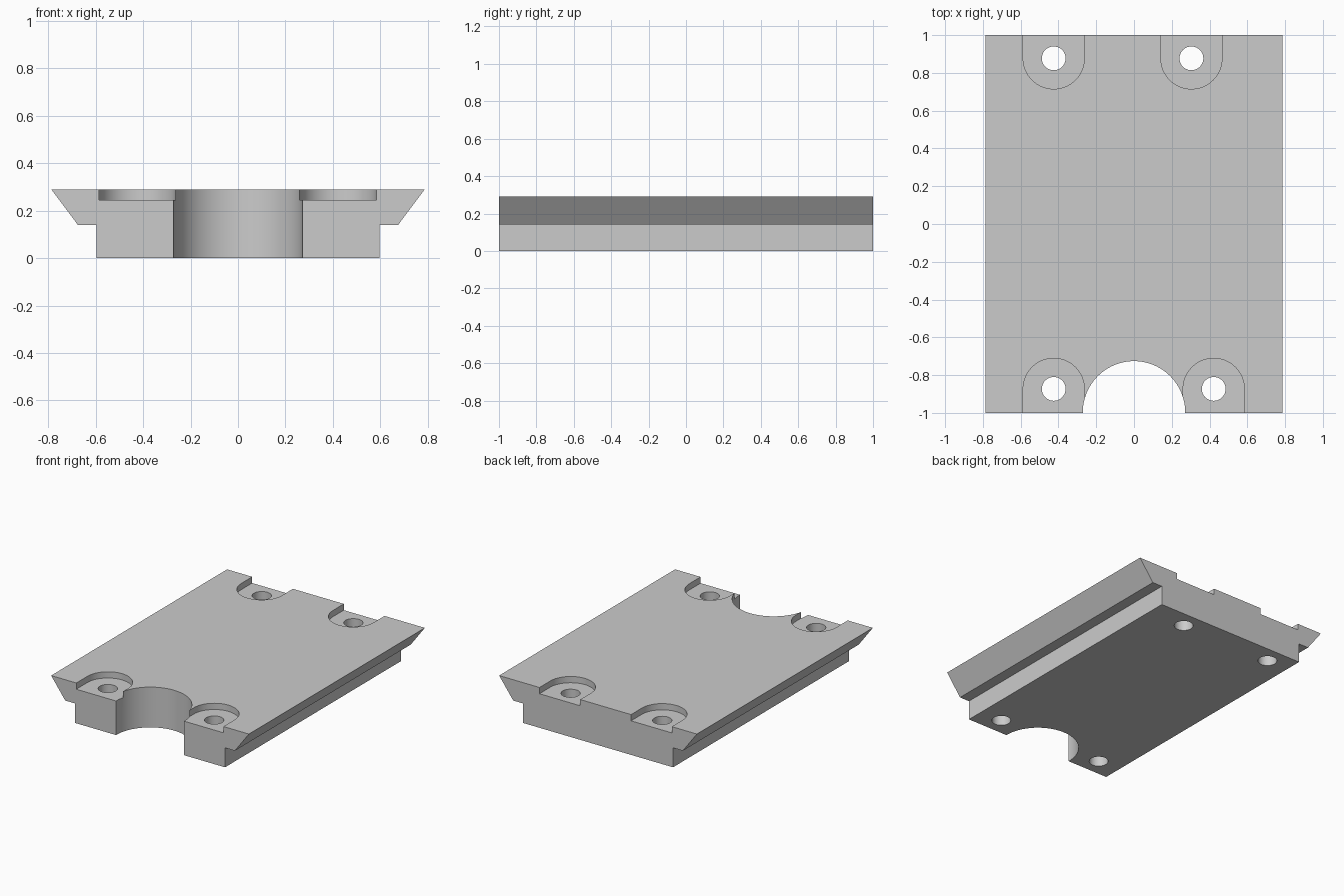
import bpy, bmesh, math

if "Cube" in bpy.data.objects:
    bpy.data.objects.remove(bpy.data.objects["Cube"])

TOP, FLOOR = 0.29, 0.245          # plate top and pocket floor heights

grey = bpy.data.materials.new("light_grey")
grey.diffuse_color = (0.6, 0.6, 0.6, 1)
grey.use_nodes = True
grey.node_tree.nodes["Principled BSDF"].inputs["Base Color"].default_value = grey.diffuse_color


def prism(name, outline, offset):
    """Extrude a closed 3D outline along an offset vector."""
    bm = bmesh.new()
    face = bm.faces.new([bm.verts.new(p) for p in outline])
    new = bmesh.ops.extrude_face_region(bm, geom=[face])["geom"]
    verts = [v for v in new if isinstance(v, bmesh.types.BMVert)]
    bmesh.ops.translate(bm, verts=verts, vec=offset)
    bmesh.ops.recalc_face_normals(bm, faces=bm.faces)
    mesh = bpy.data.meshes.new(name)
    bm.to_mesh(mesh)
    bm.free()
    mesh.materials.append(grey)
    obj = bpy.data.objects.new(name, mesh)
    bpy.context.collection.objects.link(obj)
    return obj


def arc(cx, cy, z, r, start, end, n):
    return [(cx + r * math.cos(start + (end - start) * i / n),
             cy + r * math.sin(start + (end - start) * i / n), z)
            for i in range(n + 1)]


# Dovetail plate: half profile mirrored and extruded front to back
half = [(0.597, 0), (0.597, 0.14), (0.675, 0.14), (0.787, TOP)]
profile = half + [(-x, z) for x, z in reversed(half)]
plate = prism("dovetail_plate", [(x, -1, z) for x, z in profile], (0, 2, 0))

# Round notch in the front edge
cutters = [prism("notch_cutter", arc(0, -0.997, -0.1, 0.271, 0, 2 * math.pi, 96)[:-1], (0, 0, 1))]

# Open-ended screw pockets with through holes
for x, y in [(-0.425, -0.873), (0.422, -0.873), (-0.425, 0.877), (0.304, 0.877)]:
    side = 1 if y > 0 else -1
    r = 0.162
    bowl = arc(x, y, FLOOR, r, 0, -side * math.pi, 32)
    bowl += [(x - r, side * 1.1, FLOOR), (x + r, side * 1.1, FLOOR)]
    cutters.append(prism("pocket_cutter", bowl, (0, 0, 0.2)))
    hole = arc(x, y, -0.1, 0.063, 0, 2 * math.pi, 40)[:-1]
    cutters.append(prism("hole_cutter", hole, (0, 0, 1)))

# Cut the plate, then discard the cutters
bpy.context.view_layer.objects.active = plate
plate.select_set(True)
for cutter in cutters:
    cutter.hide_render = True
    mod = plate.modifiers.new("cut", "BOOLEAN")
    mod.operation, mod.solver, mod.object = "DIFFERENCE", "EXACT", cutter
    bpy.ops.object.modifier_apply(modifier=mod.name)
    bpy.data.objects.remove(cutter)

bpy.ops.object.shade_smooth_by_angle(angle=math.radians(30))
